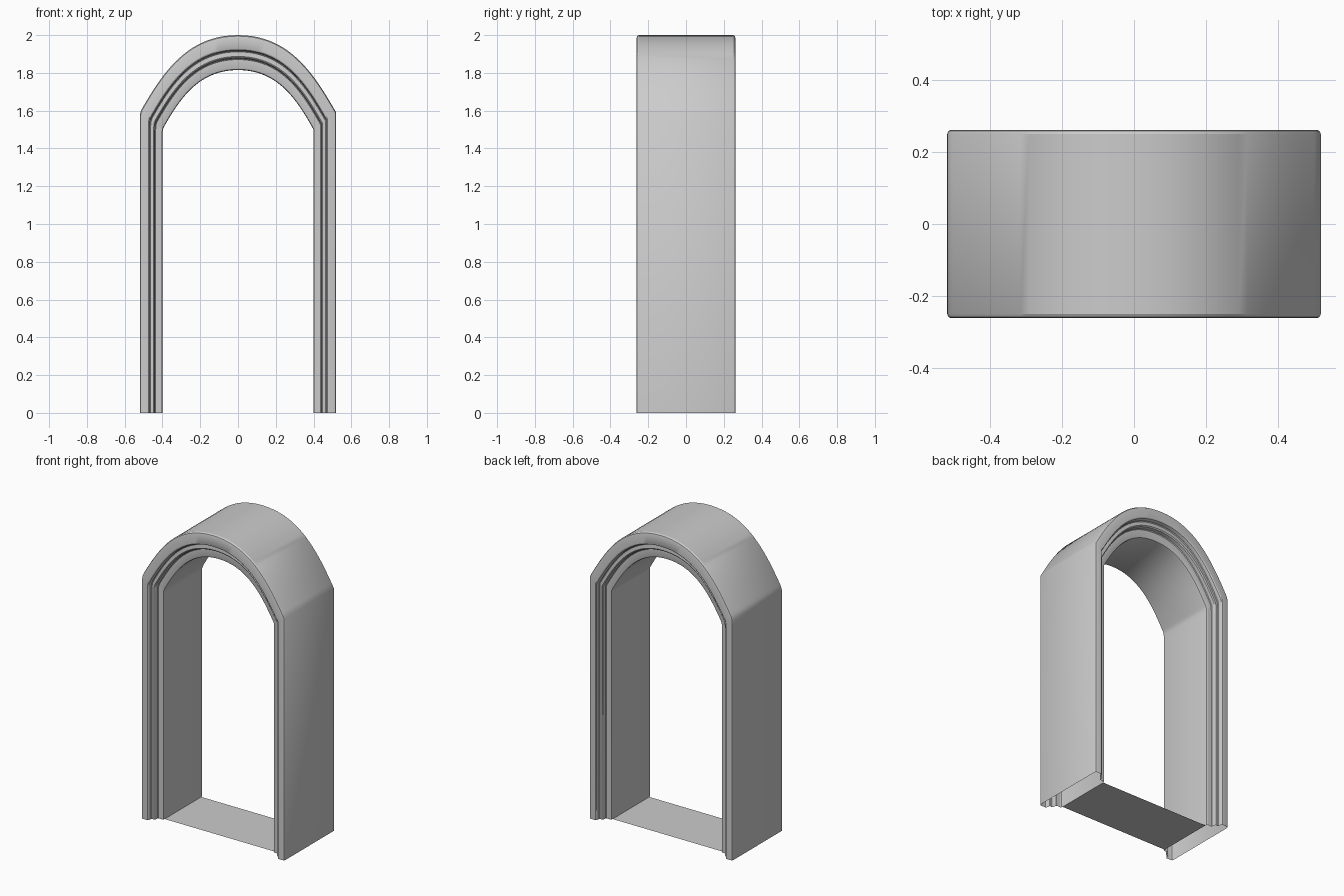
import bpy, bmesh
from mathutils import Vector

if "Cube" in bpy.data.objects:
    bpy.data.objects.remove(bpy.data.objects["Cube"])


def bezier(p0, p1, p2, p3, n=20):
    p0, p1, p2, p3 = map(Vector, (p0, p1, p2, p3))
    pts = []
    for i in range(n + 1):
        t = i / n
        u = 1 - t
        pts.append(p0 * u**3 + p1 * 3 * u*u*t + p2 * 3 * u*t*t + p3 * t**3)
    return pts


def arch_path(half_width, spring, c1, c2, top):
    """Right foot, over the crown, to the left foot (x, z)."""
    right = [Vector((half_width, 0))] + bezier((half_width, spring), c1, c2, (0, top))
    left = [Vector((-p.x, p.y)) for p in reversed(right[:-1])]
    # the left shoulder is eased, the right one is a crisp corner
    foot, corner, above = left[-1], left[-2], left[-3]
    low = corner + Vector((0, -0.07))
    soft = bezier(low, corner, corner, above, 5)
    return right + left[:-2] + list(reversed(soft))[1:] + [foot]


def make_object(name, bm):
    bmesh.ops.recalc_face_normals(bm, faces=bm.faces[:])
    mesh = bpy.data.meshes.new(name)
    bm.to_mesh(mesh)
    bm.free()
    ob = bpy.data.objects.new(name, mesh)
    bpy.context.collection.objects.link(ob)
    bpy.ops.object.select_all(action='DESELECT')
    ob.select_set(True)
    bpy.context.view_layer.objects.active = ob
    bpy.ops.object.shade_smooth_by_angle(angle=0.5)
    return ob


# stepped moulding: (fraction from outer to inner curve, distance from centre)
moulding = [(0.0, 0.250), (0.03, 0.259), (0.09, 0.262), (0.38, 0.262), (0.42, 0.258),
            (0.44, 0.250), (0.45, 0.236), (0.48, 0.232), (0.61, 0.234), (0.65, 0.228),
            (0.67, 0.207), (0.70, 0.203), (0.94, 0.203), (0.98, 0.200), (1.0, 0.190)]
section = [(t, -d) for t, d in moulding] + [(t, d) for t, d in reversed(moulding)]

outer = arch_path(0.52, 1.59, (0.40, 1.80), (0.27, 2.0), 2.0)
inner = arch_path(0.40, 1.50, (0.31, 1.66), (0.21, 1.815), 1.815)

# arched frame, open under the feet
bm = bmesh.new()
rings = []
for a, b in zip(outer, inner):
    ring = []
    for t, y in section:
        p = a.lerp(b, t)
        ring.append(bm.verts.new((p.x, y, p.y)))
    rings.append(ring)
n = len(section)
for r0, r1 in zip(rings, rings[1:]):
    for i in range(n):
        j = (i + 1) % n
        bm.faces.new((r0[i], r0[j], r1[j], r1[i]))
make_object("arch_frame", bm)

# thin threshold between the feet
bm = bmesh.new()
bm.faces.new([bm.verts.new((x, y, 0)) for x, y in
              ((-0.4, -0.19), (0.4, -0.19), (0.4, 0.19), (-0.4, 0.19))])
make_object("threshold", bm)
